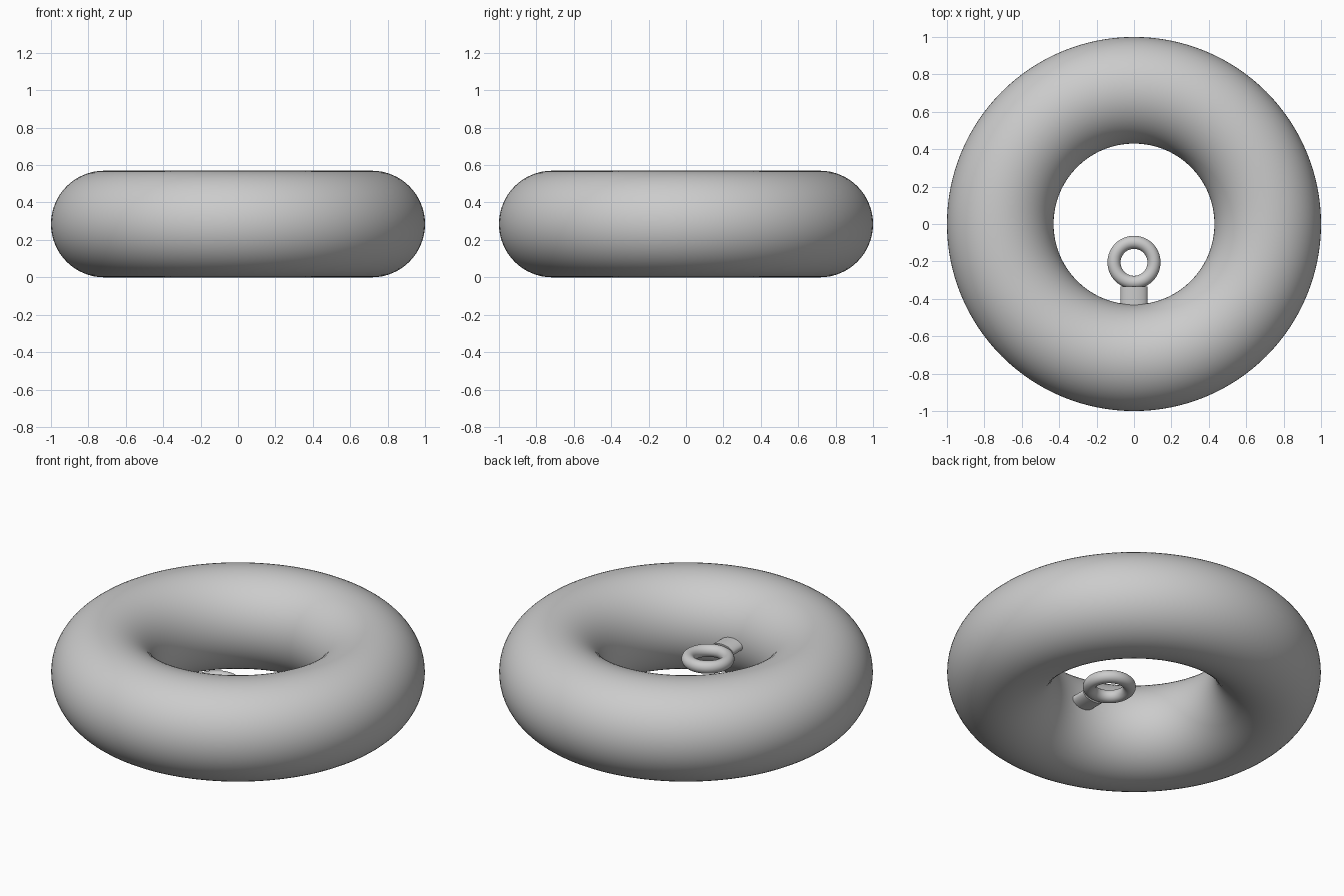
import bpy
import math

if "Cube" in bpy.data.objects:
    bpy.data.objects.remove(bpy.data.objects["Cube"])

grey = bpy.data.materials.new("plain grey")
grey.diffuse_color = (0.6, 0.6, 0.6, 1)
grey.use_nodes = True
grey.node_tree.nodes["Principled BSDF"].inputs["Base Color"].default_value = grey.diffuse_color

MID = 0.285  # height of the ring centre plane


def finish(name):
    ob = bpy.context.object
    ob.name = name
    ob.data.materials.append(grey)
    bpy.ops.object.shade_smooth_by_angle(angle=math.radians(40))
    return ob


def ring(name, y, major, minor, segs, sides):
    bpy.ops.mesh.primitive_torus_add(
        location=(0, y, MID), major_radius=major, minor_radius=minor,
        major_segments=segs, minor_segments=sides)
    return finish(name)


# Large body ring and the small eyelet inside its hole
ring("body_ring", 0, 0.715, 0.285, 128, 64)
ring("eyelet_ring", -0.205, 0.107, 0.035, 64, 32)

# Short flattened stem joining the eyelet to the body
y0, y1 = -0.50, -0.335
bpy.ops.mesh.primitive_cylinder_add(
    vertices=64, radius=1, depth=1,
    location=(0, (y0 + y1) / 2, MID), rotation=(math.pi / 2, 0, 0))
bpy.context.object.scale = (0.072, 0.036, y1 - y0)
bpy.ops.object.transform_apply(location=False, rotation=True, scale=True)
finish("eyelet_stem")
